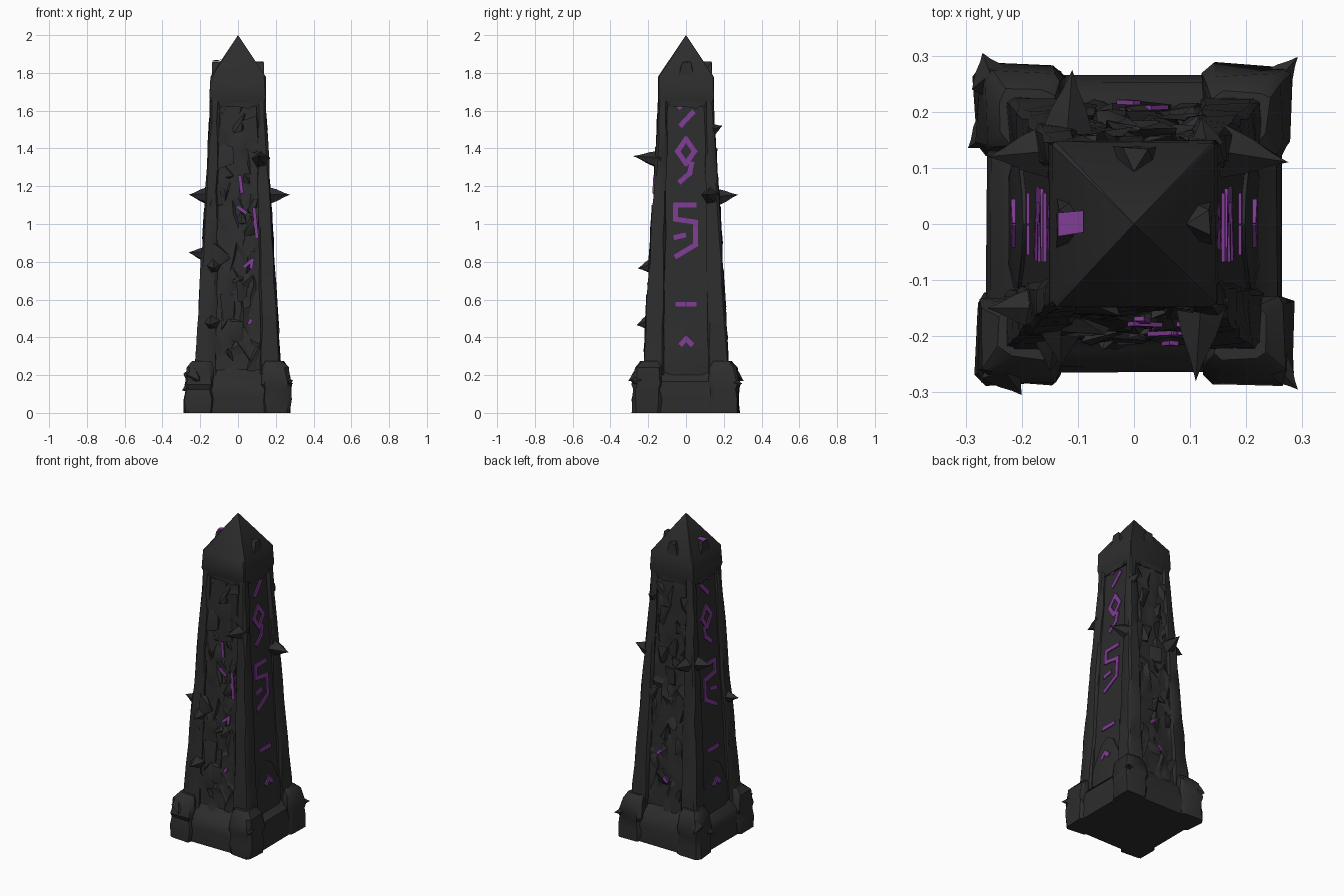
import bpy, bmesh, random
from mathutils import Vector

random.seed(11)
rnd = random.uniform
if "Cube" in bpy.data.objects:
    bpy.data.objects.remove(bpy.data.objects["Cube"])


def material(name, colour):
    m = bpy.data.materials.new(name)
    m.use_nodes = True
    m.diffuse_color = (*colour, 1)
    m.node_tree.nodes["Principled BSDF"].inputs["Base Color"].default_value = (*colour, 1)
    return m


STONE = material("dark stone", (0.026, 0.026, 0.026))
GLOW = material("purple rune", (0.21, 0.045, 0.29))


def finish(name, bm, mat=STONE, angle=0.6):
    bmesh.ops.recalc_face_normals(bm, faces=bm.faces)
    me = bpy.data.meshes.new(name)
    bm.to_mesh(me)
    bm.free()
    ob = bpy.data.objects.new(name, me)
    bpy.context.collection.objects.link(ob)
    me.materials.append(mat)
    bpy.ops.object.select_all(action="DESELECT")
    ob.select_set(True)
    bpy.context.view_layer.objects.active = ob
    bpy.ops.object.shade_smooth_by_angle(angle=angle)
    return ob


def half(z):
    """Half width of the tapering shaft at height z."""
    return 0.224 - (z - 0.27) * 0.057


def ring(bm, z, x0, x1, y0, y1, c, j):
    pts = [(x0 + c, y0), (x1 - c, y0), (x1, y0 + c), (x1, y1 - c),
           (x1 - c, y1), (x0 + c, y1), (x0, y1 - c), (x0, y0 + c)]
    return [bm.verts.new((x + rnd(-j, j), y + rnd(-j, j), z)) for x, y in pts]


def loft(name, sections, c=0.012, j=0.004, tip=None):
    """Chamfered block lofted through (z, x0, x1, y0, y1) sections."""
    bm = bmesh.new()
    rings = [ring(bm, *s, c, j) for s in sections]
    for a, b in zip(rings, rings[1:]):
        for i in range(8):
            k = (i + 1) % 8
            bm.faces.new((a[i], a[k], b[k], b[i]))
    bm.faces.new(rings[0][::-1])
    if tip:
        t = bm.verts.new(tip)
        for i in range(8):
            bm.faces.new((rings[-1][i], rings[-1][(i + 1) % 8], t))
    else:
        bm.faces.new(rings[-1])
    return finish(name, bm)


def hull(bm, points):
    vs = [bm.verts.new(p) for p in points]
    out = bmesh.ops.convex_hull(bm, input=vs)
    junk = set(out["geom_interior"]) | set(out["geom_unused"])
    bmesh.ops.delete(bm, geom=[v for v in junk if isinstance(v, bmesh.types.BMVert)], context="VERTS")


def on_side(axis, sign, u, z, d):
    """Point on a shaft side: u across, z up, d out from the shaft face."""
    r = sign * (half(z) + d)
    return Vector((r, u, z)) if axis == "x" else Vector((u, r, z))


# Shaft core
def square(z, h):
    return (z, -h, h, -h, h)


loft("shaft_core", [square(z, half(z) - 0.02) for z in (0.1, 0.8, 1.3, 1.72)], j=0)

# Corner pillars
for sx in (-1, 1):
    for sy in (-1, 1):
        secs = []
        for i in range(13):
            z = 0.2 + i * 0.122
            inner = 0.118 - (z - 0.2) * 0.014
            xs = sorted((sx * inner, sx * half(z)))
            ys = sorted((sy * inner, sy * half(z)))
            secs.append((z, *xs, *ys))
        loft("corner_pillar", secs, 0.01, 0.005)

# Base with four heavy corner blocks
loft("base", [square(0, 0.262), square(0.1, 0.264), square(0.165, 0.255),
              square(0.2, 0.225), square(0.24, 0.2)], 0.02, 0.004)
for sx in (-1, 1):
    for sy in (-1, 1):
        secs = []
        for z, a, b in ((0, 0.135, 0.28), (0.07, 0.13, 0.283), (0.125, 0.135, 0.275),
                        (0.15, 0.125, 0.282), (0.24, 0.13, 0.268), (0.275, 0.145, 0.24)):
            secs.append((z, *sorted((sx * a, sx * b)), *sorted((sy * a, sy * b))))
        loft("base_corner_block", secs, 0.016, 0.008)

# Pointed cap with small gables
loft("cap", [square(1.62, 0.137), square(1.67, 0.15), square(1.78, 0.146)],
     0.006, 0.003, (0, 0, 2))
bm = bmesh.new()
for axis, sign, w in (("x", 1, 0.05), ("x", -1, 0.06), ("y", 1, 0.05)):
    hull(bm, [on_side(axis, sign, u, z, d) for u, z, d in
              ((-w, 1.74, 0), (w, 1.74, 0), (-0.02, 1.855, 0.003), (0.025, 1.86, 0),
               (0, 1.86, -0.04), (-w, 1.76, -0.06), (w, 1.76, -0.06))])
finish("cap_gables", bm)
bm = bmesh.new()
for axis in "xy":
    for sign in (-1, 1):
        hull(bm, [on_side(axis, sign, u, z, d) for u, z, d in
                  ((-0.12, 1.68, 0), (0.12, 1.68, 0), (0.06, 1.61, -0.006), (-0.07, 1.63, -0.006),
                   (-0.12, 1.68, -0.03), (0.12, 1.68, -0.03))])
finish("cap_lower_trim", bm)
bm = bmesh.new()
hull(bm, [(-0.135, -0.022, 1.866), (-0.135, 0.02, 1.864), (-0.09, 0.024, 1.87),
          (-0.09, -0.015, 1.87), (-0.11, 0, 1.862)])
finish("cap_rune", bm, GLOW)

# Arched mounds at the foot of the rune panels
bm = bmesh.new()
for sign in (-1, 1):
    arch = ((-0.115, 0.16), (0.125, 0.16), (0.125, 0.33), (0.05, 0.47), (0, 0.5), (-0.05, 0.47), (-0.115, 0.33))
    hull(bm, [on_side("x", sign, u, z, d) for u, z in arch for d in (-0.05, -0.013)]
         + [on_side("x", sign, u, z, -0.004) for u, z in ((-0.07, 0.2), (0.08, 0.2), (0, 0.4))])
finish("panel_mounds", bm)


# Runes drawn as flat strokes
def stroke(bm, axis, sign, pts, w, d):
    for (u0, z0), (u1, z1) in zip(pts, pts[1:]):
        t = Vector((u1 - u0, z1 - z0)).normalized() * w / 2
        n = Vector((-t.y, t.x))
        a, b = Vector((u0, z0)) - t * 0.8, Vector((u1, z1)) + t * 0.8
        hull(bm, [on_side(axis, sign, p.x, p.y, e)
                  for p in (a + n, a - n, b - n, b + n) for e in (d - 0.004, d + 0.004)])


RUNES = [
    [(-0.035, 1.62), (-0.008, 1.65)],
    [(-0.025, 1.525), (0.035, 1.59)],
    [(0, 1.45), (0.045, 1.385), (0, 1.32), (-0.045, 1.385), (0, 1.45)],
    [(0.03, 1.32), (0.02, 1.27), (-0.03, 1.225)],
    [(0.045, 1.1), (-0.055, 1.1), (-0.055, 1.025), (0.05, 1.01), (0.05, 0.89), (-0.05, 0.83)],
    [(-0.055, 0.93), (-0.01, 0.94)],
    [(-0.045, 0.575), (-0.012, 0.575)],
    [(0.01, 0.575), (0.045, 0.575)],
]
for sign, side in ((1, "left"), (-1, "right")):
    bm = bmesh.new()
    for pts in RUNES:
        stroke(bm, "x", sign, pts, 0.026, -0.018)
    stroke(bm, "x", sign, [(-0.025, 0.365), (0, 0.392), (0.028, 0.365)], 0.026, -0.003)
    finish(side + "_runes", bm, GLOW)

# Crumbling rock skin and shards on the front and back
for sign, side in ((-1, "front"), (1, "back")):
    bm = bmesh.new()
    cols, rows = 7, 22
    grid = []
    for r in range(rows):
        z = 0.2 + r * 0.07
        grid.append([bm.verts.new(on_side("y", sign, -0.115 + 0.23 * c / (cols - 1) + rnd(-0.014, 0.014),
                                          z + rnd(-0.025, 0.025), rnd(-0.034, -0.002)))
                     for c in range(cols)])
    for a, b in zip(grid, grid[1:]):
        for i in range(cols - 1):
            q = (a[i], a[i + 1], b[i + 1], b[i])
            k = random.randint(0, 1)
            bm.faces.new((q[k], q[k + 1], q[k + 2]))
            bm.faces.new((q[k], q[k + 2], q[(k + 3) % 4]))
    finish(side + "_rock_skin", bm)
    bm = bmesh.new()
    for i in range(20):
        z, u = 0.3 + i * 0.066, rnd(-0.12, 0.1)
        s = rnd(0.03, 0.055)
        hull(bm, [on_side("y", sign, u + rnd(-s, s), z + rnd(-1.6, 1.6) * s, rnd(-0.04, 0.008))
                  for _ in range(9)])
    finish(side + "_shards", bm)

# Rune fragments showing through the rock
FRAGMENTS = {
    -1: [[(0.01, 1.25), (0.02, 1.17)], [(0, 1.09), (0.04, 1.06)], [(0.085, 1.08), (0.1, 0.93)],
         [(0.035, 0.775), (0.075, 0.81), (0.07, 0.77)], [(0.06, 0.475), (0.068, 0.49)]],
    1: [[(0.03, 0.58), (0.05, 0.56)], [(-0.02, 0.4), (0, 0.42)]],
}
bm = bmesh.new()
for sign, parts in FRAGMENTS.items():
    for pts in parts:
        stroke(bm, "y", sign, pts, 0.018, 0.001)
finish("rune_fragments", bm, GLOW)

# Thorn-like spikes: root, tip, radius
SPIKES = [
    ((0.15, 0.13, 1.15), (0.275, 0.11, 1.155), 0.05),
    ((-0.15, 0.13, 1.15), (-0.26, 0.12, 1.155), 0.05),
    ((-0.12, 0.15, 1.14), (-0.11, 0.275, 1.155), 0.05),
    ((0.12, -0.13, 1.34), (0.11, -0.28, 1.36), 0.05),
    ((-0.17, -0.15, 0.84), (-0.262, -0.15, 0.85), 0.04),
    ((-0.13, -0.17, 0.78), (-0.13, -0.255, 0.765), 0.045),
    ((-0.14, -0.19, 0.48), (-0.15, -0.262, 0.465), 0.045),
    ((0.13, 0.14, 1.5), (0.12, 0.192, 1.52), 0.03),
    ((0.25, -0.25, 0.17), (0.292, -0.295, 0.17), 0.03),
    ((0.25, 0.25, 0.16), (0.292, 0.298, 0.155), 0.03),
    ((-0.25, 0.25, 0.2), (-0.27, 0.305, 0.17), 0.04),
    ((-0.25, 0.17, 0.14), (-0.296, 0.135, 0.12), 0.04),
    ((-0.24, -0.25, 0.2), (-0.2, -0.305, 0.17), 0.04),
]
for root, tip, r in SPIKES:
    root, tip = Vector(root), Vector(tip)
    rot = (tip - root).to_track_quat("Z", "Y")
    bm = bmesh.new()
    rings = []
    for t, k in ((0, 1), (0.45, 0.62), (0.75, 0.24)):
        rings.append([bm.verts.new(root.lerp(tip, t) + rot @ Vector((x * r * k, y * r * k, 0)))
                      for x, y in ((1, 0.2), (0, 1), (-1, 0.1), (-0.3, -1), (0.6, -0.8))])
    end = bm.verts.new(tip)
    for i in range(5):
        k = (i + 1) % 5
        for a, b in zip(rings, rings[1:]):
            bm.faces.new((a[i], a[k], b[k], b[i]))
        bm.faces.new((rings[-1][i], rings[-1][k], end))
    bm.faces.new(rings[0][::-1])
    finish("spike", bm)
